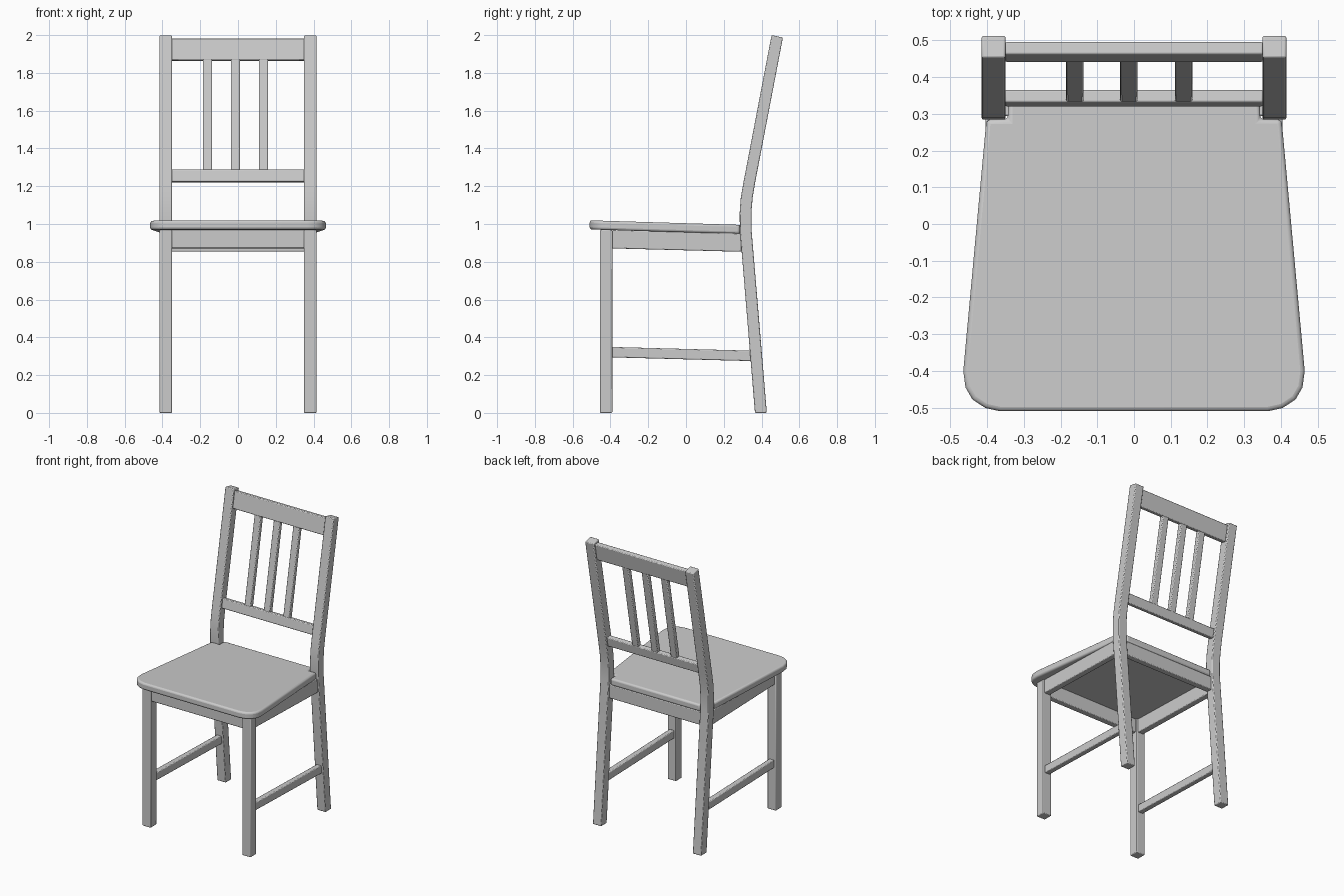
import bpy, bmesh
from mathutils import Vector

if "Cube" in bpy.data.objects:
    bpy.data.objects.remove(bpy.data.objects["Cube"])


def finish(name, bm, bevel, segments):
    bmesh.ops.recalc_face_normals(bm, faces=bm.faces)
    mesh = bpy.data.meshes.new(name)
    bm.to_mesh(mesh)
    bm.free()
    ob = bpy.data.objects.new(name, mesh)
    bpy.context.collection.objects.link(ob)
    mod = ob.modifiers.new("Rounded edges", 'BEVEL')
    mod.width, mod.segments = bevel, segments
    mod.limit_method, mod.angle_limit = 'ANGLE', 0.7
    bpy.context.view_layer.objects.active = ob
    ob.select_set(True)
    bpy.ops.object.shade_smooth_by_angle(angle=0.6)
    ob.select_set(False)
    return ob


def extrude(name, points, offset, bevel=0.005, segments=2):
    """Solid from a flat outline pushed along an offset."""
    bm = bmesh.new()
    face = bm.faces.new([bm.verts.new(p) for p in points])
    ext = bmesh.ops.extrude_face_region(bm, geom=[face], use_keep_orig=True)
    moved = [v for v in ext["geom"] if isinstance(v, bmesh.types.BMVert)]
    bmesh.ops.translate(bm, verts=moved, vec=Vector(offset))
    return finish(name, bm, bevel, segments)


def side_prism(name, yz, x0, x1):
    return extrude(name, [(x0, y, z) for y, z in yz], (x1 - x0, 0, 0))


def pair(name, yz, x0, x1):
    side_prism(name + "_right", yz, x0, x1)
    side_prism(name + "_left", yz, -x1, -x0)


def back_piece(name, z0, z1, thick, x0, x1):
    """Piece lying in the leaning plane of the backrest."""
    mid = lambda z: 0.342 + 0.188 * (z - 1.25)
    h = thick / 2
    tilt = 0.188 * h
    side_prism(name, [(mid(z0) - h, z0 + tilt), (mid(z0) + h, z0 - tilt),
                      (mid(z1) + h, z1 - tilt), (mid(z1) - h, z1 + tilt)], x0, x1)


# Legs
pair("front_leg", [(-0.455, 0), (-0.39, 0), (-0.39, 0.967), (-0.455, 0.969)], 0.35, 0.415)
pair("back_post", [(0.365, 0), (0.428, 0), (0.346, 0.98), (0.346, 1.06), (0.353, 1.14),
                   (0.368, 1.23), (0.513, 1.987), (0.453, 2.0), (0.304, 1.22),
                   (0.29, 1.14), (0.284, 1.06), (0.285, 0.97)], 0.35, 0.415)

# Seat, sloping down towards the back, notched around the posts
half = [(0.365, -0.51), (0.405, -0.501), (0.44, -0.478), (0.459, -0.445), (0.465, -0.40),
        (0.402, 0.285), (0.343, 0.285), (0.343, 0.34)]
outline = half + [(-x, y) for x, y in reversed(half)]
extrude("seat", [(x, y, 0.956 - 0.03 * y) for x, y in outline], (0, 0, 0.048), 0.012, 3)

# Aprons under the seat
pair("side_apron", [(-0.395, 0.871), (0.295, 0.853), (0.295, 0.95), (-0.395, 0.97)], 0.362, 0.405)
side_prism("front_apron", [(-0.445, 0.872), (-0.402, 0.871), (-0.402, 0.97), (-0.445, 0.971)],
           -0.353, 0.353)
side_prism("back_apron", [(0.294, 0.854), (0.337, 0.853), (0.337, 0.948), (0.294, 0.949)],
           -0.353, 0.353)

# Side stretchers
pair("side_stretcher", [(-0.393, 0.294), (0.36, 0.274), (0.36, 0.329), (-0.393, 0.349)],
     0.364, 0.401)

# Backrest rails and slats
back_piece("lower_back_rail", 1.222, 1.286, 0.034, -0.352, 0.352)
back_piece("top_back_rail", 1.866, 1.98, 0.034, -0.352, 0.352)
for i, x in enumerate((-0.161, -0.014, 0.135)):
    back_piece(f"back_slat_{i + 1}", 1.28, 1.872, 0.03, x - 0.024, x + 0.024)
